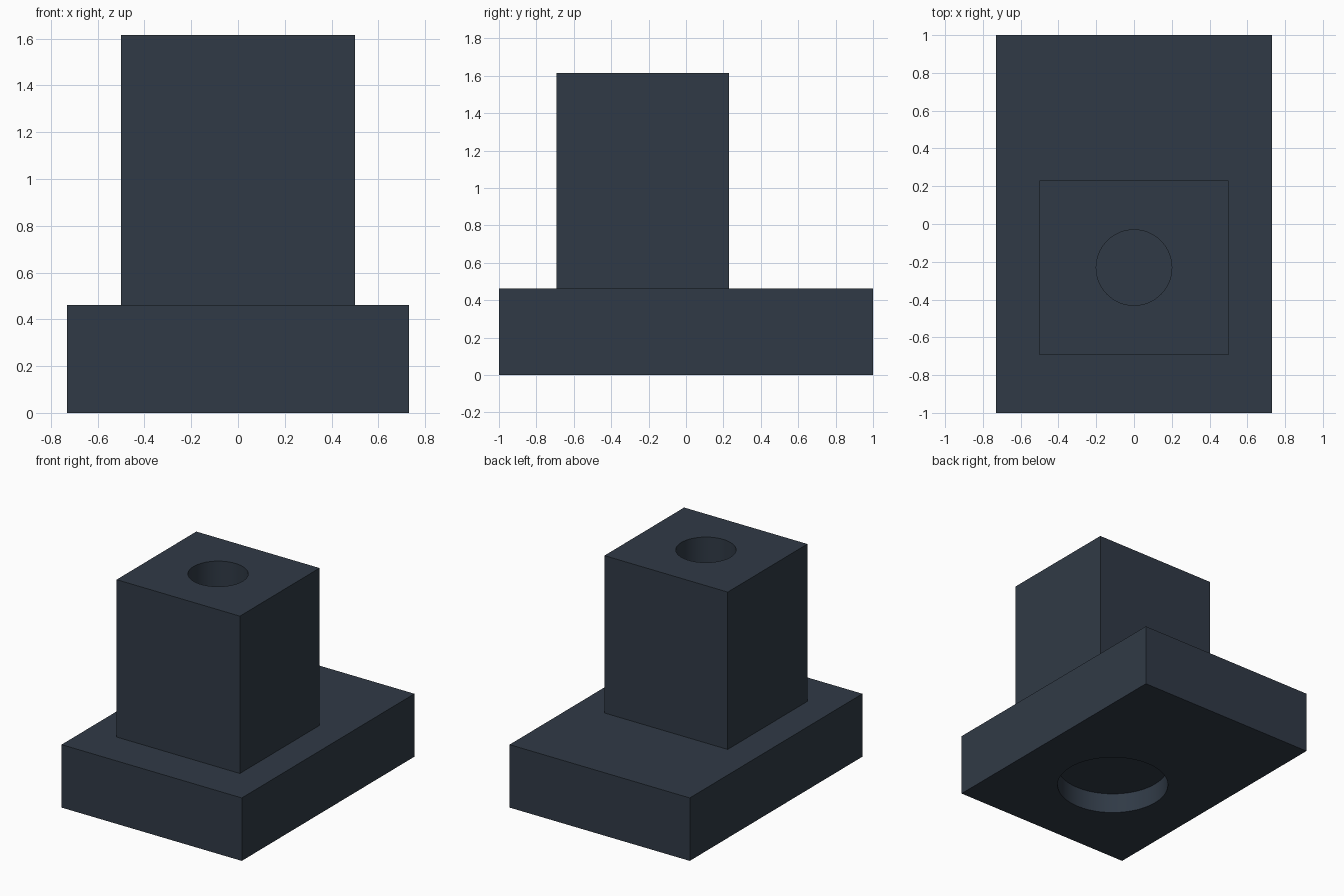
import bpy
import math

if "Cube" in bpy.data.objects:
    bpy.data.objects.remove(bpy.data.objects["Cube"])

U = 1 / 13           # design unit
CY = -3 * U          # y of the column and of both holes

slate = bpy.data.materials.new("dark_slate")
slate.diffuse_color = (0.0296, 0.0423, 0.0612, 1)
slate.use_nodes = True
slate.node_tree.nodes["Principled BSDF"].inputs["Base Color"].default_value = slate.diffuse_color


def box(name, sx, sy, z0, z1, y=0):
    bpy.ops.mesh.primitive_cube_add(size=1, location=(0, y, (z0 + z1) / 2))
    ob = bpy.context.object
    ob.name = name
    ob.scale = (sx, sy, z1 - z0)
    bpy.ops.object.transform_apply(location=True, rotation=True, scale=True)
    ob.data.materials.append(slate)
    return ob


def cylinder(name, r, z0, z1):
    bpy.ops.mesh.primitive_cylinder_add(vertices=96, radius=r, depth=z1 - z0,
                                        location=(0, CY, (z0 + z1) / 2))
    ob = bpy.context.object
    ob.name = name
    ob.data.materials.append(slate)
    return ob


def combine(target, tool, operation):
    mod = target.modifiers.new(tool.name, "BOOLEAN")
    mod.operation = operation
    mod.solver = "EXACT"
    mod.object = tool
    bpy.context.view_layer.objects.active = target
    bpy.ops.object.modifier_apply(modifier=mod.name)
    bpy.data.objects.remove(tool, do_unlink=True)


# Base slab with the offset square column fused on top
body = box("base_and_column", 19 * U, 26 * U, 0, 6 * U)
column = box("column", 13 * U, 12 * U, 4 * U, 21 * U, CY)
combine(body, column, "UNION")

# Narrow blind bore in the column top
combine(body, cylinder("top_bore", 0.2, 7 * U, 22 * U), "DIFFERENCE")

# Wide shallow round pocket in the underside
combine(body, cylinder("bottom_pocket", 5 * U, -U, 0.15), "DIFFERENCE")

# Smooth hole walls, sharp edges elsewhere
bpy.ops.object.select_all(action="DESELECT")
body.select_set(True)
bpy.context.view_layer.objects.active = body
bpy.ops.object.shade_smooth_by_angle(angle=math.radians(30))
